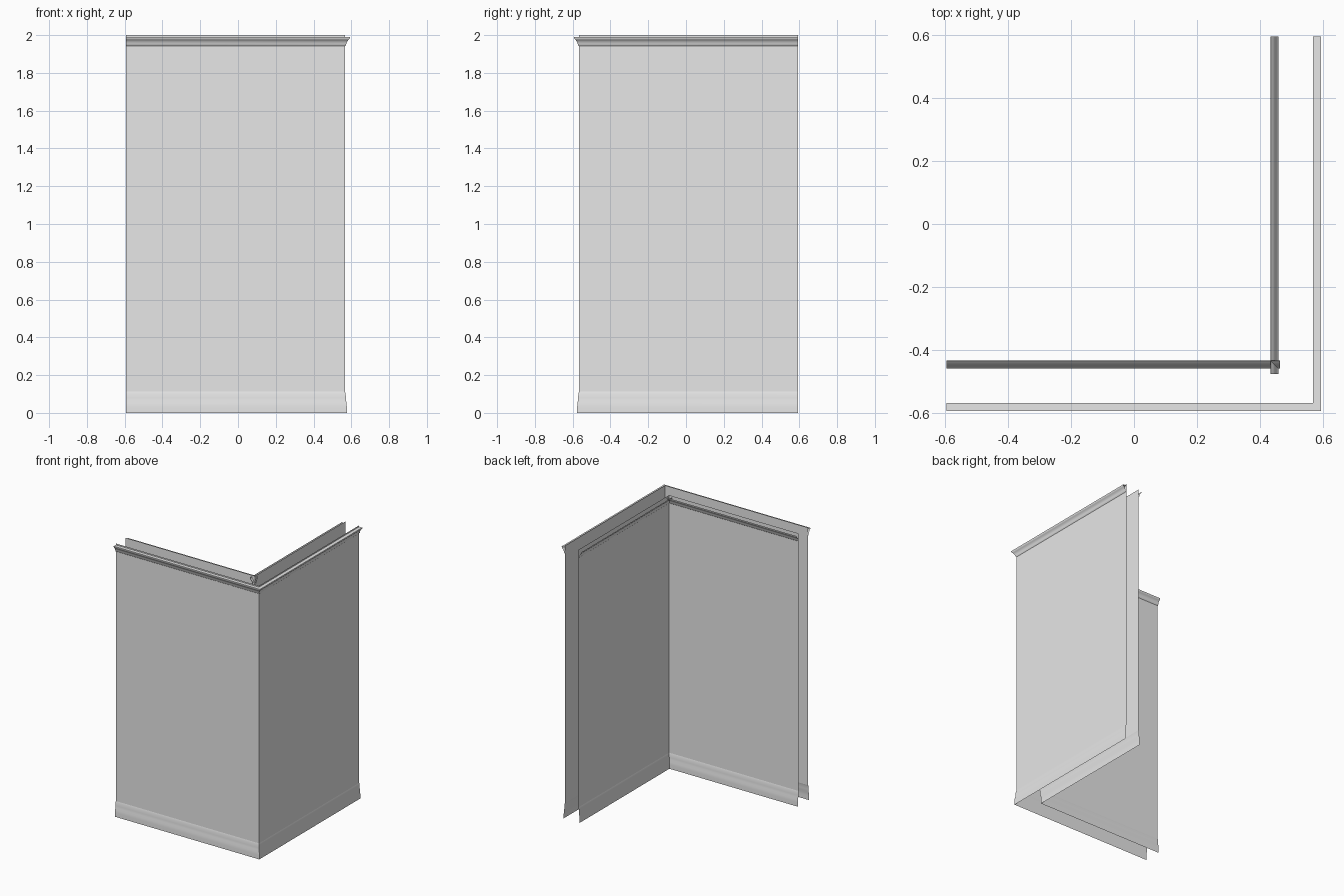
import bpy, bmesh, math

cube = bpy.data.objects.get("Cube")
if cube:
    bpy.data.objects.remove(cube)

END = 0.594      # open ends of both walls
OUTER = 0.567    # outer wall plane
INNER = 0.457    # inner wall plane

grey = bpy.data.materials.new("plain grey")
grey.use_nodes = True
grey.diffuse_color = (0.8, 0.8, 0.8, 1)
grey.node_tree.nodes["Principled BSDF"].inputs["Base Color"].default_value = (0.8, 0.8, 0.8, 1)


def sweep(name, profile, path, flip=False):
    """Sweep a (distance, height) profile along path(distance), a list of xy points."""
    bm = bmesh.new()
    rows = [[bm.verts.new((x, y, z)) for x, y in path(d)] for d, z in profile]
    for low, high in zip(rows, rows[1:]):
        for i in range(len(low) - 1):
            quad = [low[i], low[i + 1], high[i + 1], high[i]]
            bm.faces.new(quad[::-1] if flip else quad)
    mesh = bpy.data.meshes.new(name)
    bm.to_mesh(mesh)
    bm.free()
    mesh.materials.append(grey)
    obj = bpy.data.objects.new(name, mesh)
    bpy.context.collection.objects.link(obj)
    bpy.ops.object.select_all(action="DESELECT")
    obj.select_set(True)
    bpy.context.view_layer.objects.active = obj
    bpy.ops.object.shade_smooth_by_angle(angle=math.radians(35))


def corner(d):
    return [(-END, -d), (d, -d), (d, END)]


def front_run(d):
    return [(-END, -d), (0.462, -d)]


def side_run(d):
    return [(d, -0.475), (d, END)]


def offset(base, sign, shape):
    return [(base + sign * d, z) for d, z in shape]


# Shared moulding shapes: (projection from the wall, height)
skirting = [(0.009, 0), (0.009, 0.03), (0.008, 0.05), (0.005, 0.065),
            (0.004, 0.08), (0.003, 0.1), (0, 0.112)]
crown = [(0, 1.942), (0.005, 1.947), (0.007, 1.956), (0.011, 1.966),
         (0.017, 1.974), (0.021, 1.977), (0.025, 1.984), (0.025, 1.99)]
wall = [(0, 0.112), (0, 2)]

# Outer shell, mitred round the corner
sweep("outer_wall", offset(OUTER, 1, wall), corner)
sweep("outer_skirting", offset(OUTER, 1, skirting), corner)
sweep("outer_crown", offset(OUTER, 1, crown + [(0, 1.99)]), corner)

# Inner shell, with crown runs crossing at the corner
sweep("inner_wall", offset(INNER, -1, wall), corner, True)
sweep("inner_skirting", offset(INNER, -1, skirting), corner, True)
sweep("inner_crown_front", offset(INNER, -1, crown), front_run, True)
sweep("inner_crown_side", offset(INNER, -1, crown), side_run, True)
